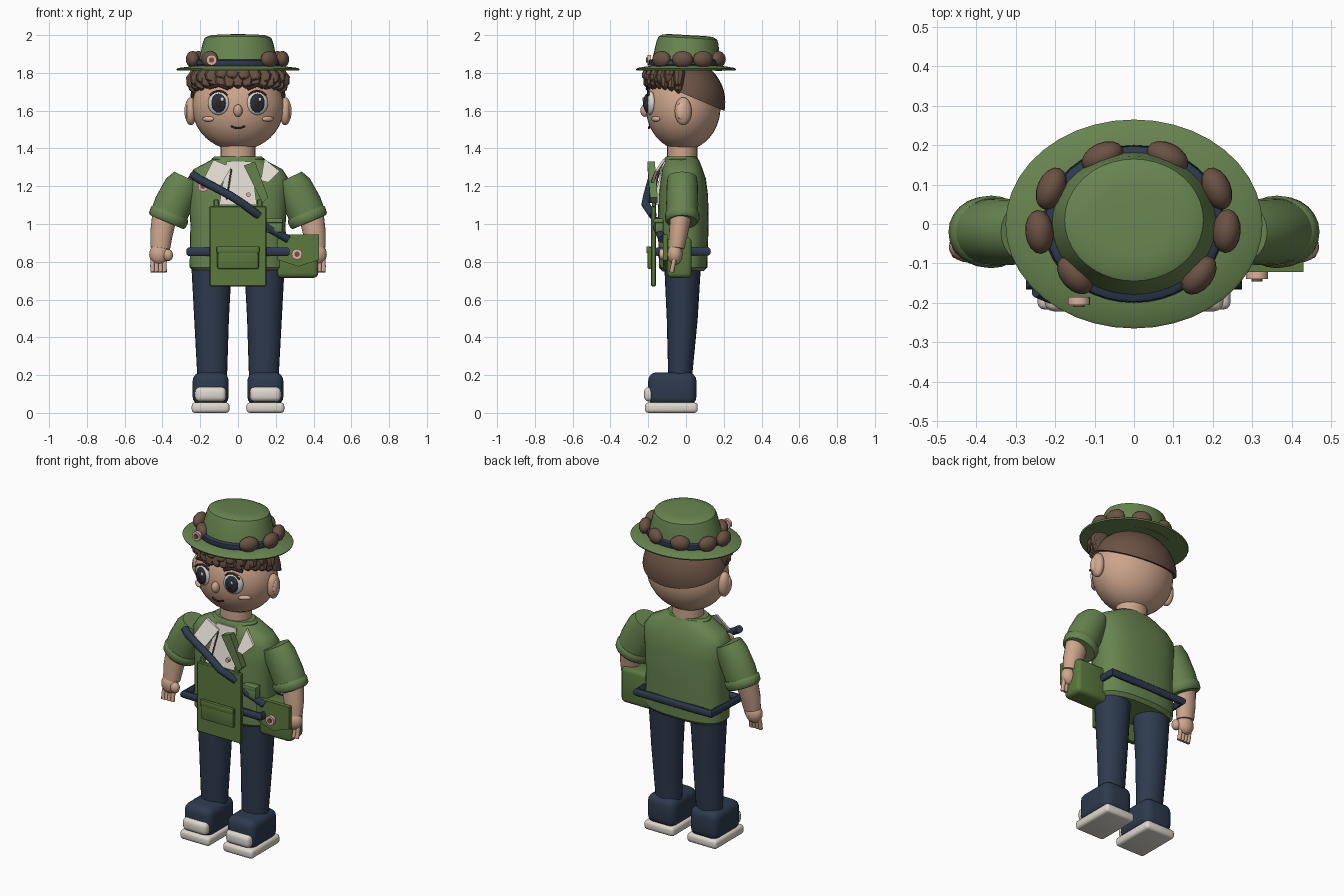
import bpy, bmesh, math, random
from mathutils import Vector, Matrix

if "Cube" in bpy.data.objects:
    bpy.data.objects.remove(bpy.data.objects["Cube"])
random.seed(4)
made = []


def material(name, srgb):
    rgb = [(c / 255 / 12.92) if c < 11 else ((c / 255 + 0.055) / 1.055) ** 2.4 for c in srgb]
    m = bpy.data.materials.new(name)
    m.use_nodes = True
    m.diffuse_color = (*rgb, 1)
    m.node_tree.nodes["Principled BSDF"].inputs["Base Color"].default_value = (*rgb, 1)
    return m


GREEN = material("leaf green", (104, 132, 80))
OLIVE = material("canvas green", (92, 120, 62))
NAVY = material("navy", (46, 58, 78))
SKIN = material("skin", (205, 165, 140))
BROWN = material("hair brown", (107, 82, 68))
WHITE = material("off white", (222, 216, 206))
DARK = material("dark brown", (52, 36, 32))
BLUSH = material("blush", (222, 178, 160))
IRIS = material("eye blue black", (38, 48, 62))


def finish(name, bm, mat):
    bmesh.ops.recalc_face_normals(bm, faces=bm.faces[:])
    me = bpy.data.meshes.new(name)
    bm.to_mesh(me)
    bm.free()
    me.materials.append(mat)
    ob = bpy.data.objects.new(name, me)
    bpy.context.collection.objects.link(ob)
    made.append(ob)
    return ob


def ball(name, c, r, mat, seg=20, rot=None):
    bm = bmesh.new()
    m = Matrix.Translation(c) @ (rot or Matrix()) @ Matrix.Diagonal((*r, 1))
    bmesh.ops.create_uvsphere(bm, u_segments=seg, v_segments=seg // 2 + 2, radius=1, matrix=m)
    return finish(name, bm, mat)


def box(name, lo, hi, mat, bevel=0.01, seg=2):
    lo, hi = Vector(lo), Vector(hi)
    bm = bmesh.new()
    bmesh.ops.create_cube(bm, size=1, matrix=Matrix.Translation((lo + hi) / 2) @ Matrix.Diagonal((*(hi - lo), 1)))
    bmesh.ops.bevel(bm, geom=bm.edges[:], offset=bevel, segments=seg, profile=0.5, affect='EDGES')
    return finish(name, bm, mat)


def disc(name, c, r, depth, mat):
    bm = bmesh.new()
    bmesh.ops.create_cone(bm, cap_ends=True, segments=20, radius1=r, radius2=r, depth=depth,
                          matrix=Matrix.Translation(c) @ Matrix.Rotation(math.pi / 2, 4, 'X'))
    return finish(name, bm, mat)


def loft(name, rings, mat, n=28, power=2.0):
    """Rings of (centre, half width, half depth) across the line from first to last centre."""
    bm = bmesh.new()
    d = (Vector(rings[-1][0]) - Vector(rings[0][0])).normalized()
    u = Vector((0, 1, 0)).cross(d).normalized()
    v = d.cross(u)
    loops = []
    for c, a, b in rings:
        loop = []
        for i in range(n):
            t = math.tau * i / n
            cs, sn = math.cos(t), math.sin(t)
            p = u * a * math.copysign(abs(cs) ** (2 / power), cs) + v * b * math.copysign(abs(sn) ** (2 / power), sn)
            loop.append(bm.verts.new(Vector(c) + p))
        loops.append(loop)
    for l1, l2 in zip(loops, loops[1:]):
        for i in range(n):
            bm.faces.new((l1[i], l1[(i + 1) % n], l2[(i + 1) % n], l2[i]))
    bm.faces.new(loops[0])
    bm.faces.new(loops[-1])
    return finish(name, bm, mat)


def tube(name, pts, r, mat, closed=False):
    cu = bpy.data.curves.new(name + " path", 'CURVE')
    cu.dimensions = '3D'
    cu.bevel_depth, cu.bevel_resolution, cu.use_fill_caps = r, 3, True
    sp = cu.splines.new('POLY')
    sp.points.add(len(pts) - 1)
    for p, co in zip(sp.points, pts):
        p.co = (*co, 1)
    sp.use_cyclic_u = closed
    tmp = bpy.data.objects.new(name + " path", cu)
    bm = bmesh.new()
    bm.from_mesh(tmp.to_mesh())
    bpy.data.objects.remove(tmp)
    return finish(name, bm, mat)


def plate(name, pts, thick, mat):
    bm = bmesh.new()
    f = bm.faces.new([bm.verts.new(p) for p in pts])
    ext = bmesh.ops.extrude_face_region(bm, geom=[f])
    bmesh.ops.translate(bm, vec=(0, thick, 0), verts=[g for g in ext["geom"] if isinstance(g, bmesh.types.BMVert)])
    return finish(name, bm, mat)


# Legs, shoes and arms, mirrored
for s, side in ((-1, "right"), (1, "left")):
    loft(side + "_trouser_leg", [((s * .14, -.03, .12), .077, .062), ((s * .137, -.03, .22), .08, .065),
                                 ((s * .14, -.02, .5), .092, .082), ((s * .14, -.018, .8), .108, .098)], NAVY, 24)
    box(side + "_shoe", (s * .145 - .095, -.2, .04), (s * .145 + .095, .055, .215), NAVY, .045, 4)
    box(side + "_sole", (s * .145 - .1, -.217, 0), (s * .145 + .1, .062, .055), WHITE, .018, 3)
    box(side + "_toe_cap", (s * .145 - .082, -.222, .06), (s * .145 + .082, -.16, .137), WHITE, .025, 3)
    loft(side + "_sleeve", [((s * .27, -.02, 1.245), .075, .078), ((s * .295, -.02, 1.2), .095, .083),
                            ((s * .345, -.02, 1.1), .1, .085), ((s * .372, -.02, 1.03), .098, .083)], GREEN, 24)
    loft(side + "_cuff", [((s * .357, -.02, 1.06), .1, .086), ((s * .362, -.02, 1.05), .107, .092),
                          ((s * .374, -.02, 1.02), .105, .09), ((s * .378, -.02, 1.01), .095, .08)], GREEN, 24)
    loft(side + "_forearm", [((s * .385, -.025, 1.06), .068, .058), ((s * .405, -.04, .95), .06, .05),
                             ((s * .412, -.05, .87), .052, .042)], SKIN, 20)
    ball(side + "_palm", (s * .418, -.058, .84), (.052, .04, .056), SKIN)
    ball(side + "_thumb", (s * .37, -.078, .835), (.027, .026, .032), SKIN, 14)
    for i in range(4):
        x = s * (.388 + .021 * i)
        tube(f"{side}_finger_{i + 1}", [(x, -.06, .82), (x + s * .002, -.07, .775), (x, -.076, .745)], .012, SKIN)

# Shirt body, neck and collar ring
loft("tunic", [((0, -.015, .75), .235, .11), ((0, -.015, .77), .256, .128), ((0, -.015, .85), .255, .13),
               ((0, -.015, 1), .252, .135), ((0, -.015, 1.15), .262, .132), ((0, -.015, 1.24), .268, .12),
               ((0, -.02, 1.29), .235, .108), ((0, -.02, 1.335), .15, .09), ((0, -.02, 1.35), .12, .08)],
     GREEN, 36, 2.6)
loft("neck_band", [((0, -.025, 1.31), .14, .09), ((0, -.025, 1.345), .14, .09), ((0, -.025, 1.358), .125, .08)], GREEN)
loft("neck", [((0, -.02, 1.3), .092, .08), ((0, -.02, 1.45), .092, .08)], SKIN)

# Shirt front, collar flaps and neckerchief
plate("shirt_front", [(-.1, -.175, 1.1), (.1, -.175, 1.1), (.07, -.12, 1.33), (-.06, -.12, 1.33)], .03, WHITE)
plate("right_collar_flap", [(-.18, -.175, 1.24), (-.1, -.185, 1.19), (-.035, -.135, 1.3), (-.13, -.12, 1.34)], .015, WHITE)
plate("left_collar_flap", [(.12, -.185, 1.23), (.16, -.185, 1.22), (.22, -.165, 1.28), (.14, -.12, 1.345)], .015, WHITE)
plate("neckerchief", [(.03, -.205, 1.31), (.09, -.205, 1.33), (.16, -.19, 1.14), (.13, -.19, 1.11)], .04, GREEN)
tube("shirt_fold", [(-.035, -.14, 1.29), (-.06, -.175, 1.13)], .004, BROWN)
disc("shirt_button", (.055, -.175, 1.155), .012, .02, BLUSH)

# Straps and belt
tube("shoulder_strap", [(-.245, -.165, 1.265), (-.21, -.18, 1.24), (-.04, -.205, 1.15), (.03, -.215, 1.105),
                        (.11, -.175, 1.045)], .022, NAVY)
tube("lower_strap", [(.1, -.15, 1.02), (.17, -.15, .975), (.265, -.125, .92)], .022, NAVY)
tube("belt", [(.25, .115, .855), (-.25, .115, .855), (-.258, -.15, .853), (.258, -.15, .853)], .023, NAVY, True)

# Front panel with pocket
box("front_panel", (-.15, -.185, .67), (.15, -.16, 1.095), OLIVE, .005, 1)
box("panel_pocket", (-.11, -.205, .762), (.11, -.18, .88), OLIVE, .01, 2)
box("pocket_flap", (-.113, -.21, .845), (.113, -.19, .882), OLIVE, .006, 2)
for x in (-.115, .115):
    box("panel_loop", (x - .014, -.18, 1.07), (x + .014, -.16, 1.13), OLIVE, .004, 1)
box("tunic_pocket", (.15, -.165, .955), (.235, -.12, 1.02), GREEN, .008)
box("tunic_pocket_flap", (.147, -.172, 1.005), (.238, -.12, 1.03), GREEN, .006)

# Side bag
box("side_bag", (.205, -.1, .715), (.425, .03, .93), OLIVE, .025, 3)
plate("bag_flap", [(.21, -.122, .81), (.32, -.122, .775), (.43, -.122, .81), (.43, -.122, .945), (.21, -.122, .945)],
      .025, OLIVE)

# Round badges on hat, chest and bag
for name, c in (("hat", (-.14, -.195, 1.868)), ("chest", (-.185, -.15, 1.2)), ("bag", (.312, -.13, .84))):
    disc(name + "_badge", c, .028, .02, BLUSH)
    disc(name + "_badge_centre", Vector(c) - Vector((0, .01, 0)), .014, .012, BROWN)

# Head, ears and face
ball("head", (0, -.015, 1.62), (.243, .198, .23), SKIN, 36)
for s, side in ((-1, "right"), (1, "left")):
    ball(side + "_ear", (s * .25, -.015, 1.597), (.032, .045, .074), SKIN)
    ball(side + "_inner_ear", (s * .272, -.025, 1.597), (.012, .025, .045), BLUSH, 14)
    turn = Matrix.Rotation(s * .25, 4, 'Z')
    ball(side + "_eye", (s * .103, -.19, 1.64), (.058, .025, .063), WHITE, 24, turn)
    ball(side + "_iris", (s * .103, -.206, 1.64), (.04, .018, .05), IRIS, 20, turn)
    ball(side + "_pupil", (s * .101, -.215, 1.64), (.022, .013, .03), DARK, 16, turn)
    ball(side + "_eye_shine", (s * .1 + .016, -.226, 1.66), (.009, .005, .011), WHITE, 10)
    tube(side + "_lash", [(s * .103 + .06 * math.sin(a), -.2, 1.64 + .065 * math.cos(a))
                          for a in (-.9, -.45, 0, .45, .9)], .006, DARK)
    tube(side + "_brow", [(s * .05, -.205, 1.715), (s * .1, -.2, 1.735), (s * .155, -.175, 1.72)], .009, DARK)
    ball(side + "_cheek", (s * .158, -.16, 1.556), (.036, .012, .014), BLUSH, 16, Matrix.Rotation(s * .6, 4, 'Z'))
ball("nose", (0, -.217, 1.6), (.024, .025, .033), SKIN, 16)
tube("mouth", [(.037 * t, -.197 + .005 * t * t, 1.507 + .011 * t * t) for t in (-1, -.5, 0, .5, 1)], .005, DARK)

# Hair cap, cut on a slope at the nape
bm = bmesh.new()
bmesh.ops.create_uvsphere(bm, u_segments=36, v_segments=22, radius=1,
                          matrix=Matrix.Translation((0, -.005, 1.645)) @ Matrix.Diagonal((.256, .213, .225, 1)))
for co, no in (((0, .2, 1.6), (0, -.42, -1)), ((0, 0, 1.825), (0, 0, 1))):
    cut = bmesh.ops.bisect_plane(bm, geom=bm.verts[:] + bm.edges[:] + bm.faces[:], plane_co=co, plane_no=no, clear_outer=True)
    bmesh.ops.holes_fill(bm, edges=[e for e in bm.edges if e.is_boundary])
finish("hair_cap", bm, BROWN)

# Fringe locks in two rows round the brow
for row, (count, top, drop) in enumerate(((15, 1.81, .075), (12, 1.815, .045))):
    for i in range(count):
        a = (i / (count - 1) - .5) * 2.75
        low = top - drop - random.uniform(0, .02) - .04 * abs(a) ** 2 / 2
        x, y, k = math.sin(a), -math.cos(a), 1 + .05 * row
        loft(f"fringe_lock_{row}_{i}", [((x * .2 * k, y * .18 * k, top), .035, .03),
                                        ((x * .236 * k, y * .2 * k, (top + low) / 2), .034, .026),
                                        ((x * .242 * k, y * .206 * k, low + .012), .024, .018),
                                        ((x * .238 * k, y * .2 * k, low), .008, .006)], BROWN, 8)

# Hat with band and curls
loft("hat_brim", [((0, 0, 1.812), .3, .245), ((0, 0, 1.812), .322, .262), ((0, 0, 1.82), .326, .265),
                  ((0, 0, 1.826), .318, .258), ((0, 0, 1.838), .22, .185)], GREEN, 40)
loft("hat_crown", [((0, 0, 1.82), .222, .19), ((0, .003, 1.87), .208, .18), ((0, .008, 1.96), .186, .164),
                   ((0, .01, 1.985), .176, .155), ((0, .01, 1.997), .15, .132), ((0, .01, 2), .1, .09)], GREEN, 40)
loft("hat_band", [((0, 0, 1.838), .226, .196), ((0, 0, 1.845), .23, .2), ((0, 0, 1.866), .225, .197),
                  ((0, 0, 1.872), .215, .187)], NAVY, 40)
curls = ((-.08, .17), (.085, .17), (-.21, .09), (.21, .09), (-.24, -.02), (.235, -.018), (-.15, -.13), (.165, -.13))
for i, (x, y) in enumerate(curls):
    ball(f"hat_curl_{i + 1}", (x, y, 1.872), (.056, .036, .044), BROWN, 16,
         Matrix.Rotation(math.atan2(y, x) + math.pi / 2, 4, 'Z'))

# Smooth shading with crisp edges
bpy.ops.object.select_all(action='DESELECT')
for ob in made:
    ob.select_set(True)
bpy.context.view_layer.objects.active = made[0]
bpy.ops.object.shade_smooth_by_angle(angle=math.radians(40))
